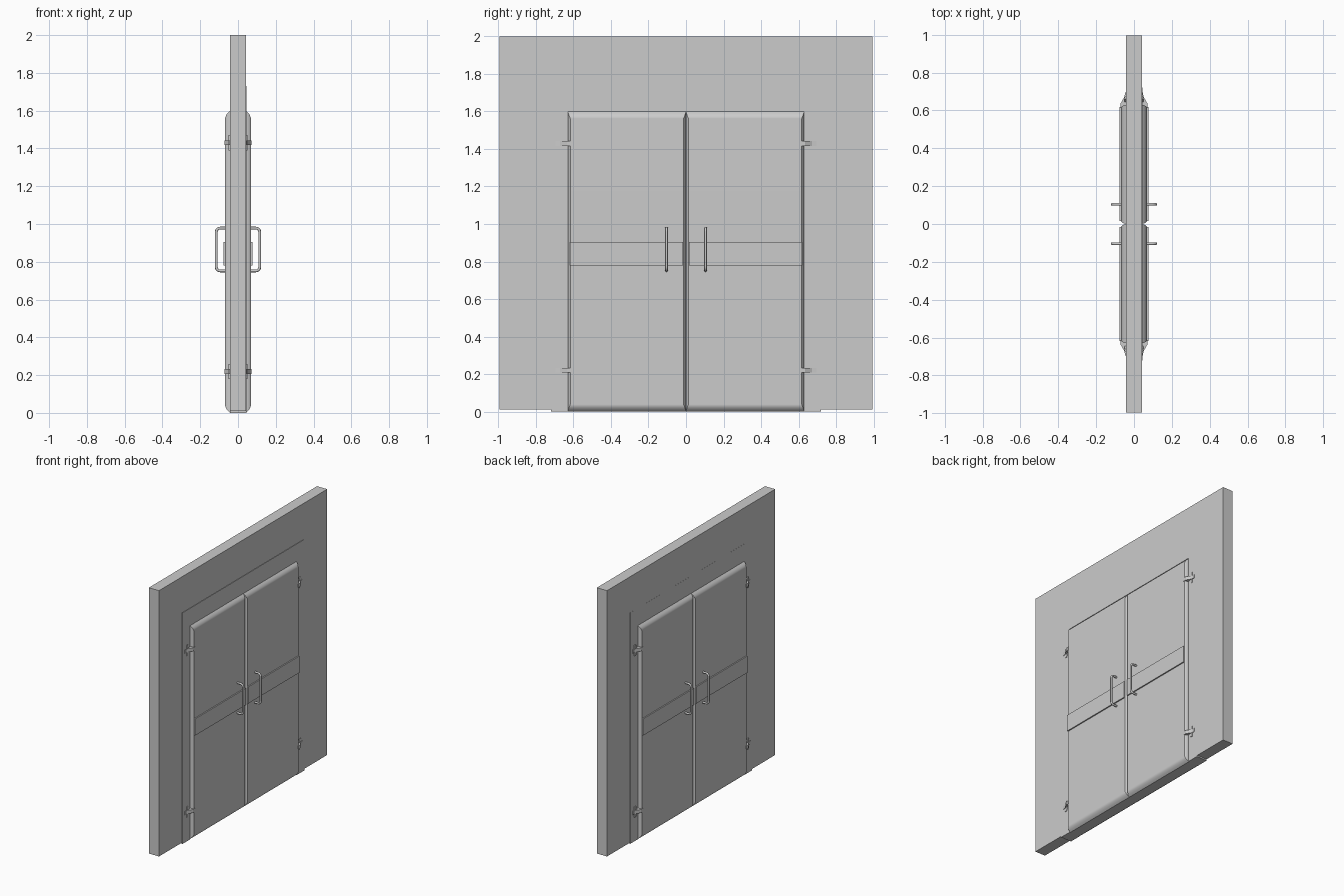
import bpy, bmesh, math
from mathutils import Vector

if "Cube" in bpy.data.objects:
    bpy.data.objects.remove(bpy.data.objects["Cube"])

HALF = 0.042      # half thickness of the wall
FACE = 0.068      # door face
OPEN_Y, OPEN_Z = 0.63, 1.6


def finish(bm, name):
    bmesh.ops.recalc_face_normals(bm, faces=bm.faces)
    me = bpy.data.meshes.new(name)
    bm.to_mesh(me)
    bm.free()
    ob = bpy.data.objects.new(name, me)
    bpy.context.collection.objects.link(ob)
    return ob


def prism(name, points, direction):
    """Extrude a planar outline."""
    bm = bmesh.new()
    f = bm.faces.new([bm.verts.new(p) for p in points])
    r = bmesh.ops.extrude_face_region(bm, geom=[f])
    verts = [v for v in r["geom"] if isinstance(v, bmesh.types.BMVert)]
    bmesh.ops.translate(bm, verts=verts, vec=direction)
    return finish(bm, name)


def box(name, x, y, z):
    pts = [(x[0], y[0], z[0]), (x[0], y[1], z[0]), (x[0], y[1], z[1]), (x[0], y[0], z[1])]
    return prism(name, pts, (x[1] - x[0], 0, 0))


def door(name, y0, y1):
    """Slab with softened bevels, wide at top and bottom, narrow at the sides."""
    half = [(HALF - 0.002, 0, 0), (0.053, 0.003, 0.010), (0.062, 0.007, 0.022), (FACE, 0.013, 0.038)]
    rings = [(-x, a, b) for x, a, b in reversed(half)] + half
    bm = bmesh.new()
    loops = []
    for x, a, b in rings:
        loops.append([bm.verts.new(p) for p in (
            (x, y0 + a, b), (x, y1 - a, b), (x, y1 - a, OPEN_Z - b), (x, y0 + a, OPEN_Z - b))])
    for p, q in zip(loops, loops[1:]):
        for i in range(4):
            j = (i + 1) % 4
            bm.faces.new((p[i], p[j], q[j], q[i]))
    bm.faces.new(loops[0])
    bm.faces.new(loops[-1])
    ob = finish(bm, name)
    bpy.context.view_layer.objects.active = ob
    ob.select_set(True)
    bpy.ops.object.shade_smooth_by_angle(angle=math.radians(32))
    ob.select_set(False)
    wn = ob.modifiers.new("even_shading", 'WEIGHTED_NORMAL')
    wn.keep_sharp = True
    return ob


def handle(name, side, y):
    """Round-bar pull handle with filleted corners."""
    r, reach, lo, hi = 0.02, 0.115, 0.752, 0.978
    pts = [(0.05, lo)]
    for cz, start in ((lo + r, -90), (hi - r, 0)):
        for k in range(5):
            t = math.radians(start + 22.5 * k)
            pts.append((reach - r + r * math.cos(t), cz + r * math.sin(t)))
    pts.append((0.05, hi))
    cu = bpy.data.curves.new(name, 'CURVE')
    cu.dimensions = '3D'
    cu.bevel_depth = 0.0075
    cu.bevel_resolution = 2
    cu.use_fill_caps = True
    sp = cu.splines.new('POLY')
    sp.points.add(len(pts) - 1)
    for p, (x, z) in zip(sp.points, pts):
        p.co = (side * x, y, z, 1)
    ob = bpy.data.objects.new(name, cu)
    bpy.context.collection.objects.link(ob)


# wall with doorway
w = 0.995
outline = [(-w, 0.01), (-0.70, 0.01), (-0.70, 1.70), (0.70, 1.70), (0.70, 0.01), (w, 0.01), (w, 2), (-w, 2)]
prism("wall", [(-HALF, y, z) for y, z in outline], (2 * HALF, 0, 0))

# door frame, barely proud of the wall
fx = (-HALF - 0.0005, HALF + 0.003)
box("frame_header", fx, (-0.72, 0.72), (OPEN_Z, 1.73))
for s, tag in ((-1, "left"), (1, "right")):
    box("frame_post_" + tag, fx, sorted((s * OPEN_Y, s * 0.72)), (0, OPEN_Z))

    # door leaf
    door("door_" + tag, *sorted((0, s * OPEN_Y)))

    for side, face in ((1, "front"), (-1, "back")):
        label = tag + "_" + face
        # push band
        box("push_band_" + label, sorted((side * 0.06, side * 0.077)),
            sorted((s * 0.015, s * 0.618)), (0.78, 0.905))
        handle("handle_" + label, side, s * 0.104)

        # hinges: sloping arm over the door edge and a tapered wall plate
        for z, level in ((0.22, "lower"), (1.43, "upper")):
            arm = [(0.04, 0.612), (0.072, 0.612), (0.072, 0.635), (0.05, 0.672), (0.047, 0.695), (0.04, 0.695)]
            prism("hinge_arm_" + label + "_" + level,
                  [(side * x, s * y, z - 0.013) for x, y in arm], (0, 0, 0.026))
            plate = [(0.645, -0.012), (0.66, -0.04), (0.675, -0.04), (0.675, 0.04), (0.66, 0.04), (0.645, 0.012)]
            prism("hinge_plate_" + label + "_" + level,
                  [(side * 0.04, s * y, z + dz) for y, dz in plate], (side * 0.009, 0, 0))
